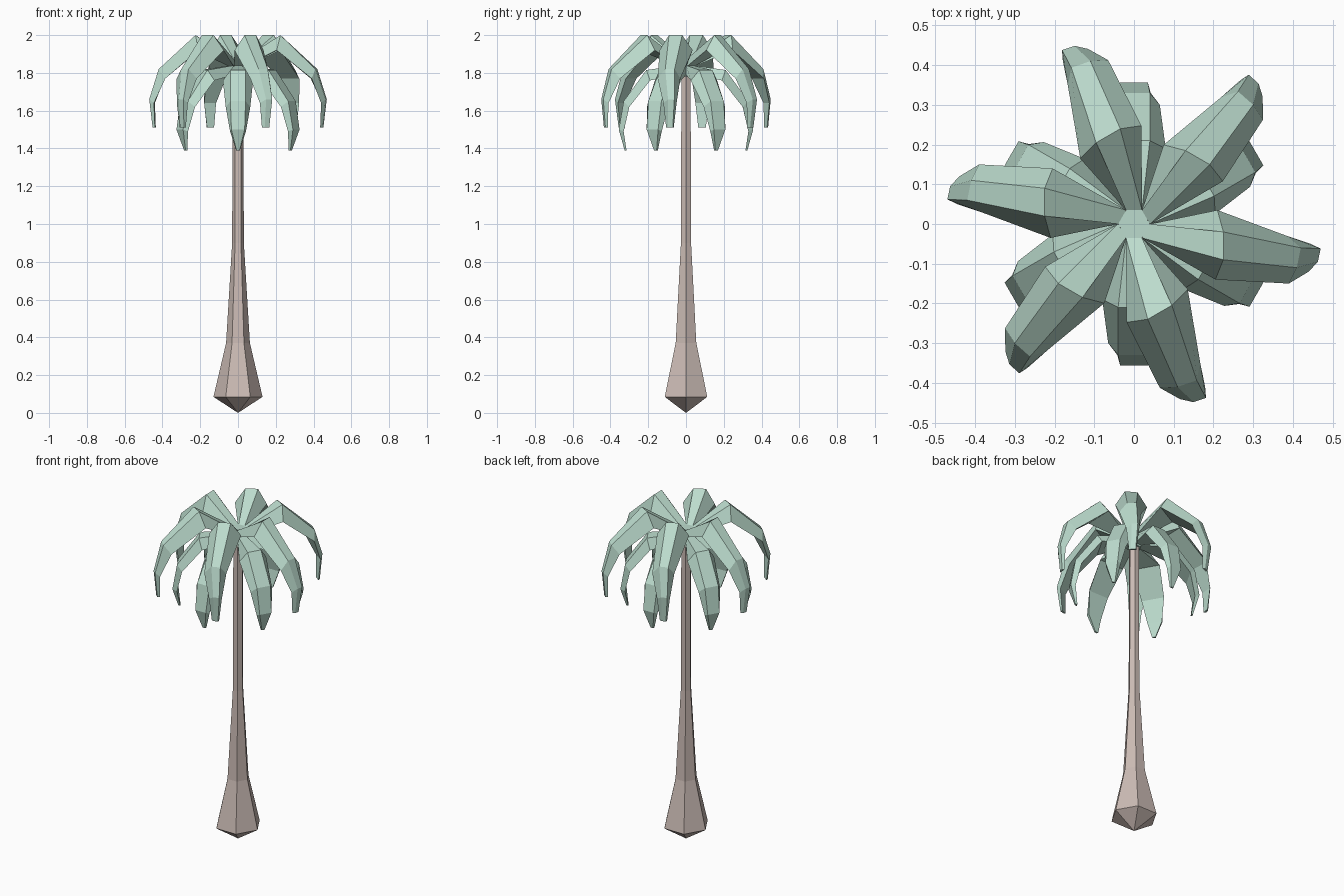
import bpy, bmesh, math
from mathutils import Matrix, Vector

if "Cube" in bpy.data.objects:
    bpy.data.objects.remove(bpy.data.objects["Cube"])


def material(name, color):
    m = bpy.data.materials.new(name)
    m.diffuse_color = (*color, 1)
    m.use_nodes = True
    m.node_tree.nodes["Principled BSDF"].inputs["Base Color"].default_value = m.diffuse_color
    return m


def loft(bm, rings, cap_start=True, cap_end=True):
    """Skin a list of closed point rings with flat faces."""
    loops = [[bm.verts.new(p) for p in ring] for ring in rings]
    for a, b in zip(loops, loops[1:]):
        n = len(a)
        for i in range(n):
            j = (i + 1) % n
            bm.faces.new((a[i], a[j], b[j], b[i]))
    if cap_start:
        bm.faces.new(loops[0])
    if cap_end:
        bm.faces.new(loops[-1])
    return loops


def finish(bm, name, mat):
    bmesh.ops.recalc_face_normals(bm, faces=bm.faces)
    me = bpy.data.meshes.new(name)
    bm.to_mesh(me)
    bm.free()
    me.materials.append(mat)
    ob = bpy.data.objects.new(name, me)
    bpy.context.collection.objects.link(ob)
    return ob


def hexagon(r, z):
    return [(r * math.cos(math.radians(60 * i)), r * math.sin(math.radians(60 * i)), z)
            for i in range(6)]


def fronds(name, rings, mat):
    """Six copies of one arched leaf around the trunk."""
    bm = bmesh.new()
    for k in range(6):
        rot = Matrix.Rotation(math.radians(60 * k), 3, 'Z')
        loft(bm, [[rot @ Vector(p) for p in ring] for ring in rings])
    return finish(bm, name, mat)


bark = material("bark", (0.60, 0.50, 0.46))
leaf = material("leaf", (0.50, 0.71, 0.61))

# Trunk: flared hexagonal column with a pointed foot
bm = bmesh.new()
loops = loft(bm, [hexagon(r, z) for r, z in
                  ((0.13, 0.085), (0.063, 0.37), (0.031, 0.9), (0.028, 1.80))],
             cap_start=False)
foot = bm.verts.new((0, 0, 0))
for i in range(6):
    bm.faces.new((foot, loops[0][i], loops[0][(i + 1) % 6]))
finish(bm, "trunk", bark)

# Crown hub
bm = bmesh.new()
loft(bm, [hexagon(0.04, 1.78), hexagon(0.04, 1.87)])
finish(bm, "crown_hub", leaf)

# Upper leaves: skewed arches (side, top, top, side per ring)
upper = [
    [(0.04, 0, 1.83), (0.04, 0, 1.87), (0.02, -0.035, 1.87), (0.02, -0.035, 1.83)],
    [(0.21, 0.035, 1.92), (0.225, -0.02, 2.0), (0.225, -0.09, 2.0), (0.205, -0.14, 1.92)],
    [(0.385, -0.03, 1.77), (0.42, -0.06, 1.82), (0.41, -0.11, 1.82), (0.39, -0.15, 1.77)],
    [(0.445, -0.05, 1.64), (0.47, -0.062, 1.66), (0.463, -0.095, 1.66), (0.44, -0.12, 1.64)],
    [(0.44, -0.065, 1.51), (0.452, -0.07, 1.51), (0.447, -0.095, 1.51), (0.435, -0.105, 1.51)],
]
fronds("upper_leaves", upper, leaf)

# Lower leaves: straight symmetric arches (top radius, top z, half width, side radius, side z, half width)
turn = Matrix.Rotation(math.radians(30), 3, 'Z')
lower = []
for r, z, w, rs, zs, ws in ((0.035, 1.84, 0.02, 0.035, 1.79, 0.02),
                            (0.21, 1.815, 0.04, 0.19, 1.76, 0.08),
                            (0.33, 1.65, 0.04, 0.30, 1.62, 0.065),
                            (0.356, 1.50, 0.035, 0.33, 1.49, 0.042),
                            (0.325, 1.39, 0.008, 0.315, 1.39, 0.01)):
    lower.append([turn @ Vector(p) for p in
                  ((rs, ws, zs), (r, w, z), (r, -w, z), (rs, -ws, zs))])
fronds("lower_leaves", lower, leaf)
